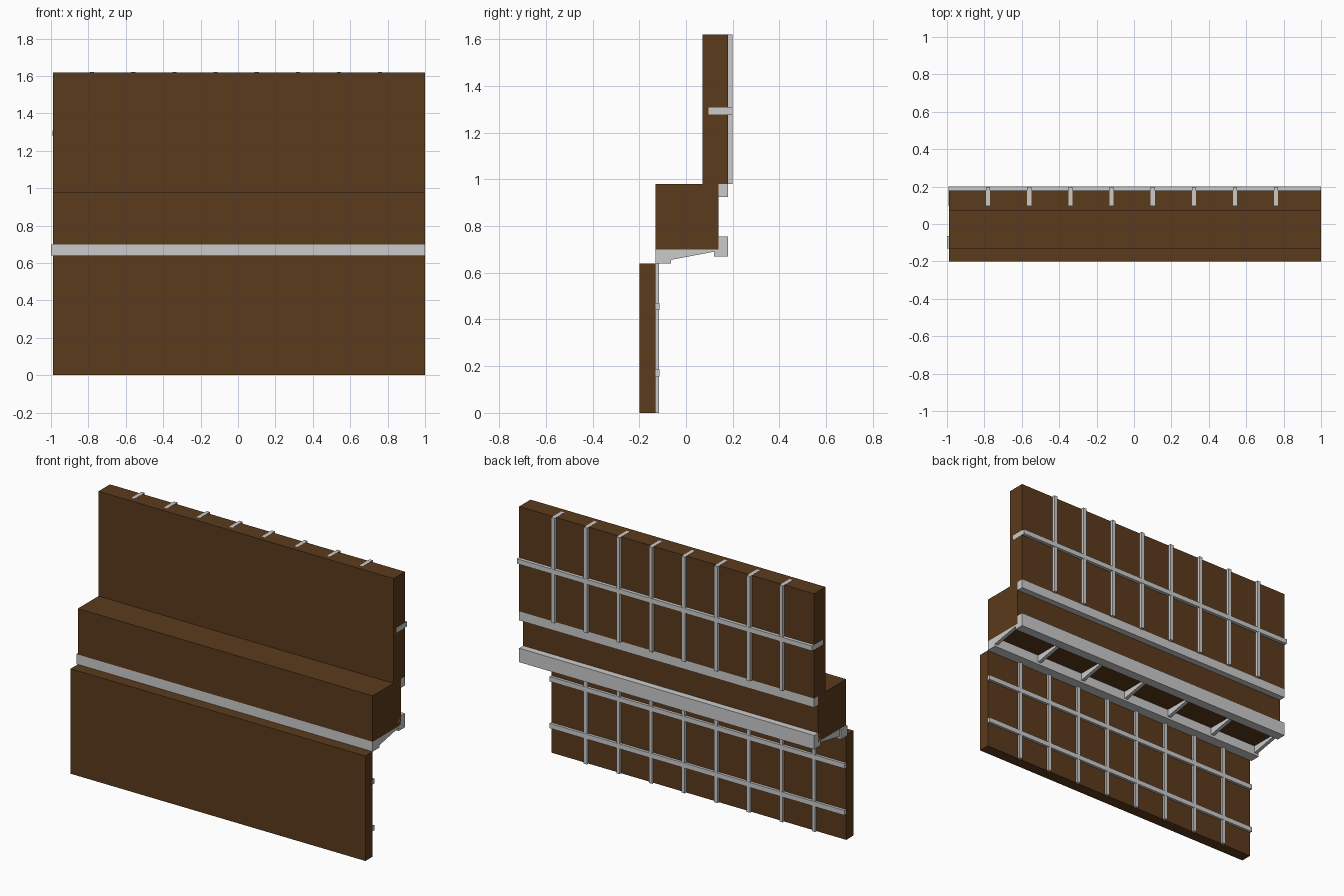
import bpy

if "Cube" in bpy.data.objects:
    bpy.data.objects.remove(bpy.data.objects["Cube"])

brown = bpy.data.materials.new("brown_board")
brown.diffuse_color = (0.105, 0.043, 0.012, 1)
brown.use_nodes = True
brown.node_tree.nodes["Principled BSDF"].inputs["Base Color"].default_value = brown.diffuse_color


def prism(name, profile, x0, x1, mat=None):
    """Extrude a (y, z) profile along x."""
    n = len(profile)
    verts = [(x, y, z) for x in (x0, x1) for y, z in profile]
    faces = [tuple(range(n))[::-1], tuple(range(n, 2 * n))]
    faces += [(i, (i + 1) % n, n + (i + 1) % n, n + i) for i in range(n)]
    mesh = bpy.data.meshes.new(name)
    mesh.from_pydata(verts, [], faces)
    obj = bpy.data.objects.new(name, mesh)
    bpy.context.collection.objects.link(obj)
    if mat:
        mesh.materials.append(mat)
    return obj


def box(name, x, y, z, mat=None):
    profile = [(y[0], z[0]), (y[1], z[0]), (y[1], z[1]), (y[0], z[1])]
    return prism(name, profile, x[0], x[1], mat)


L, R = -0.99, 1.0

# Brown boards: lower wall, projecting middle block, upper wall
box("lower_panel", (L, R), (-0.20, -0.13), (0, 0.64), brown)
box("middle_block", (L, R), (-0.13, 0.14), (0.70, 0.98), brown)
box("upper_panel", (L, R), (0.07, 0.18), (0.98, 1.619), brown)

# Vertical battens behind both walls
for i in range(8):
    x = -0.78 + 0.22 * i
    box(f"lower_batten_{i}", (x - 0.011, x + 0.011), (-0.13, -0.115), (0, 0.64))
    box(f"upper_batten_{i}", (x - 0.011, x + 0.011), (0.10, 0.199), (0.98, 1.62))

# Horizontal rails
for i, z in enumerate((0.155, 0.44)):
    box(f"lower_rail_{i}", (L, R), (-0.13, -0.114), (z, z + 0.03))
box("upper_rail", (L - 0.001, R + 0.001), (0.097, 0.20), (1.278, 1.308))

# Long beams carrying the middle block and the upper wall
box("front_beam", (-1.0, R), (-0.13, -0.065), (0.64, 0.70))
box("rear_beam", (L, R), (0.12, 0.18), (0.67, 0.755))
box("upper_beam", (L, R), (0.14, 0.18), (0.925, 0.98))

# Tapered brackets between the front and rear beams
taper = [(-0.065, 0.655), (0.12, 0.69), (0.12, 0.70), (-0.065, 0.70)]
for i in range(7):
    x = -0.979 + i * (1.968 / 6)
    prism(f"bracket_{i}", taper, x - 0.011, x + 0.011)
